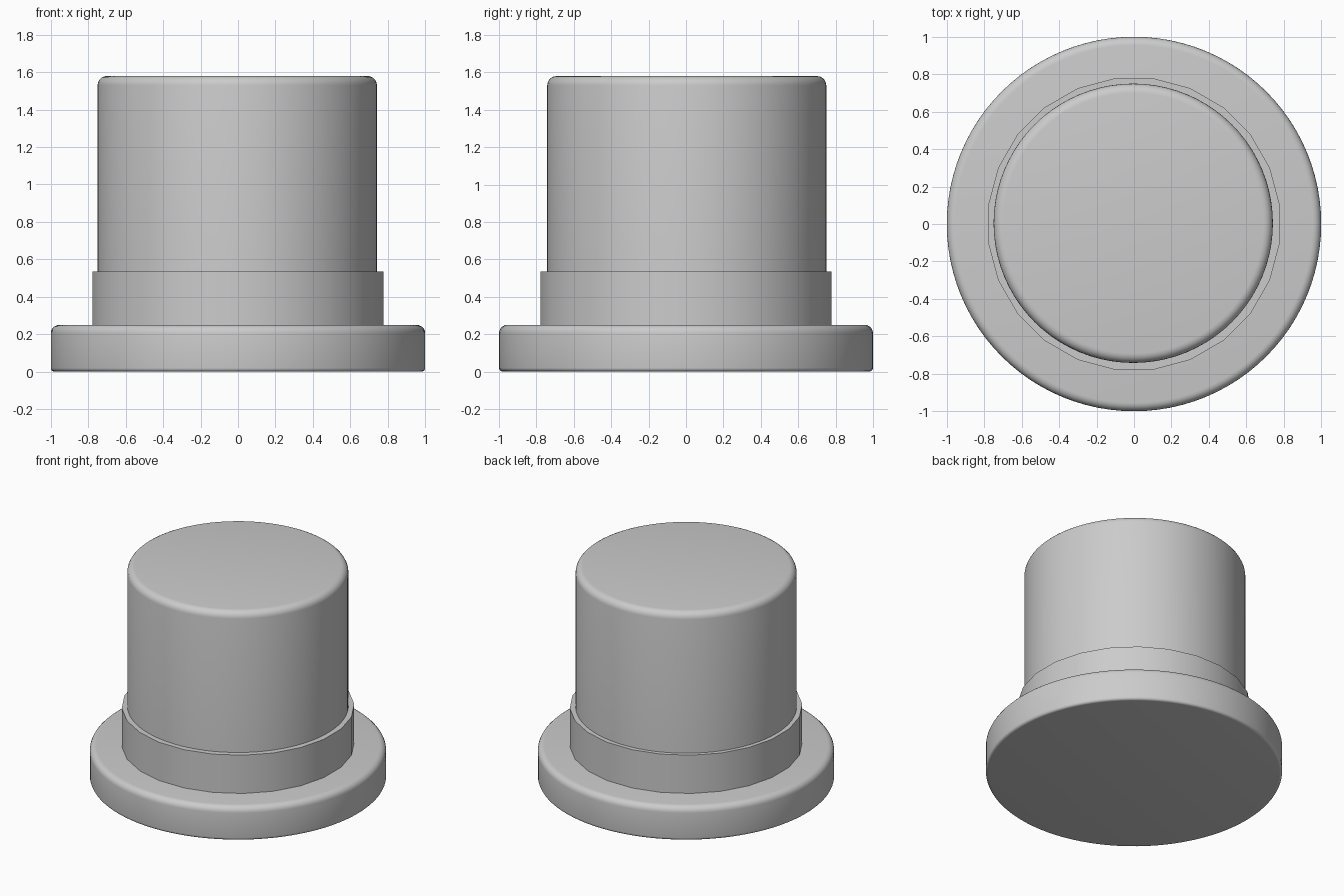
import bpy
import math

old = bpy.data.objects.get("Cube")
if old:
    bpy.data.objects.remove(old, do_unlink=True)

grey = bpy.data.materials.new("plain grey")
grey.use_nodes = True
COLOUR = (0.6, 0.6, 0.6, 1)
grey.diffuse_color = COLOUR
grey.node_tree.nodes["Principled BSDF"].inputs["Base Color"].default_value = COLOUR


def disc(name, radius, bottom, top, sides, offset=(0, 0), turn=0, round_top=0, round_bottom=0):
    """Upright cylinder whose rims can be rounded separately."""
    bpy.ops.mesh.primitive_cylinder_add(
        vertices=sides, radius=radius, depth=top - bottom,
        location=(offset[0], offset[1], (top + bottom) / 2), rotation=(0, 0, turn))
    obj = bpy.context.object
    obj.name = name
    obj.data.materials.append(grey)
    biggest = max(round_top, round_bottom)
    if biggest:
        weights = obj.data.attributes.new("bevel_weight_edge", "FLOAT", "EDGE")
        for edge in obj.data.edges:
            heights = [obj.data.vertices[i].co.z for i in edge.vertices]
            if min(heights) > 0:
                weights.data[edge.index].value = round_top / biggest
            elif max(heights) < 0:
                weights.data[edge.index].value = round_bottom / biggest
        bevel = obj.modifiers.new("rounded rim", "BEVEL")
        bevel.limit_method = "WEIGHT"
        bevel.width = biggest
        bevel.segments = 5
        bpy.ops.object.modifier_apply(modifier=bevel.name)
    bpy.ops.object.shade_smooth_by_angle(angle=math.radians(35))
    return obj


# Wide brim with softened rims
disc("brim", 1.0, 0, 0.25, 96, round_top=0.045, round_bottom=0.02)

# Band around the foot of the crown, with coarser sides
disc("hat_band", 0.785, 0.2, 0.535, 24, turn=math.pi / 24)

# Tall crown with a rounded top edge, set very slightly off centre
disc("crown", 0.746, 0.2, 1.58, 80, offset=(-0.004, 0.004), round_top=0.05)
